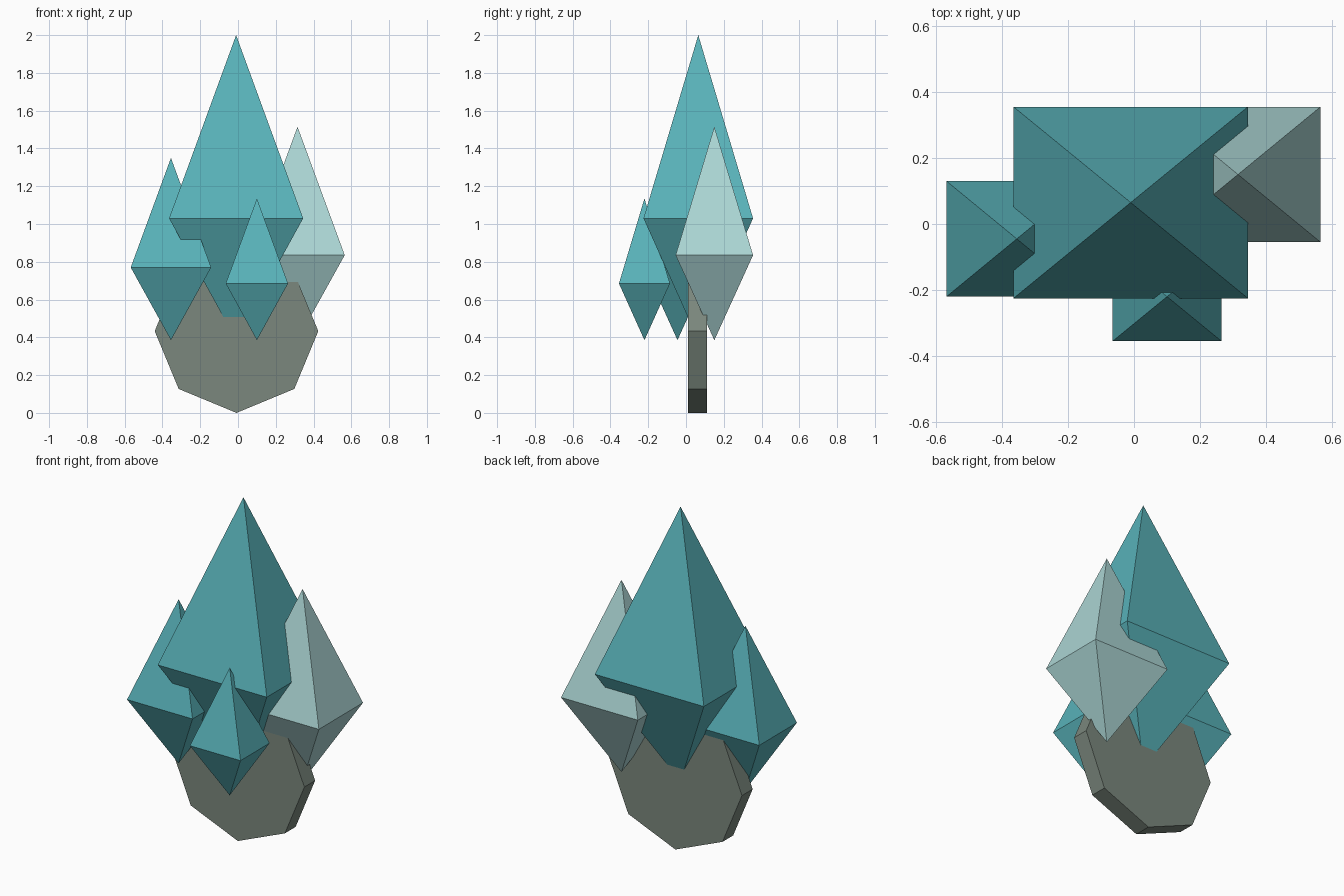
import bpy, bmesh
from math import radians
from mathutils import Matrix

cube = bpy.data.objects.get("Cube")
if cube:
    bpy.data.objects.remove(cube, do_unlink=True)


def make_material(name, rgb):
    mat = bpy.data.materials.new(name)
    mat.use_nodes = True
    colour = (*rgb, 1)
    mat.diffuse_color = colour
    mat.node_tree.nodes["Principled BSDF"].inputs["Base Color"].default_value = colour
    return mat


def add_object(name, bm, mat):
    bmesh.ops.recalc_face_normals(bm, faces=bm.faces)
    mesh = bpy.data.meshes.new(name)
    bm.to_mesh(mesh)
    bm.free()
    mesh.materials.append(mat)
    bpy.context.collection.objects.link(bpy.data.objects.new(name, mesh))


def crystal(name, mat, centre, half, waist, top, bottom=0.385):
    """Two pyramids joined at a rectangular waist."""
    (x, y), (hx, hy) = centre, half
    bm = bmesh.new()
    ring = [bm.verts.new((x + sx * hx, y + sy * hy, waist))
            for sx, sy in ((-1, -1), (1, -1), (1, 1), (-1, 1))]
    for z in (top, bottom):
        tip = bm.verts.new((x, y, z))
        for i in range(4):
            bm.faces.new((ring[i - 1], ring[i], tip))
    add_object(name, bm, mat)


teal = make_material("teal crystal", (0.10, 0.45, 0.49))
pale = make_material("pale crystal", (0.41, 0.67, 0.66))
stone = make_material("grey stone", (0.196, 0.243, 0.205))

# Crystal cluster
crystal("main_crystal", teal, (-0.01, 0.065), (0.355, 0.29), 1.03, 2.0)
crystal("right_crystal", teal, (-0.355, -0.045), (0.213, 0.175), 0.77, 1.35)
crystal("front_crystal", teal, (0.1, -0.22), (0.165, 0.135), 0.685, 1.135)
crystal("left_pale_crystal", pale, (0.315, 0.15), (0.25, 0.205), 0.835, 1.515)

# Upright octagonal stone slab, standing on one corner
bm = bmesh.new()
bmesh.ops.create_cone(
    bm, cap_ends=True, segments=8, radius1=0.433, radius2=0.433, depth=0.1,
    matrix=Matrix.Translation((-0.008, 0.06, 0.433)) @ Matrix.Rotation(radians(90), 4, "X"))
add_object("stone_base", bm, stone)
